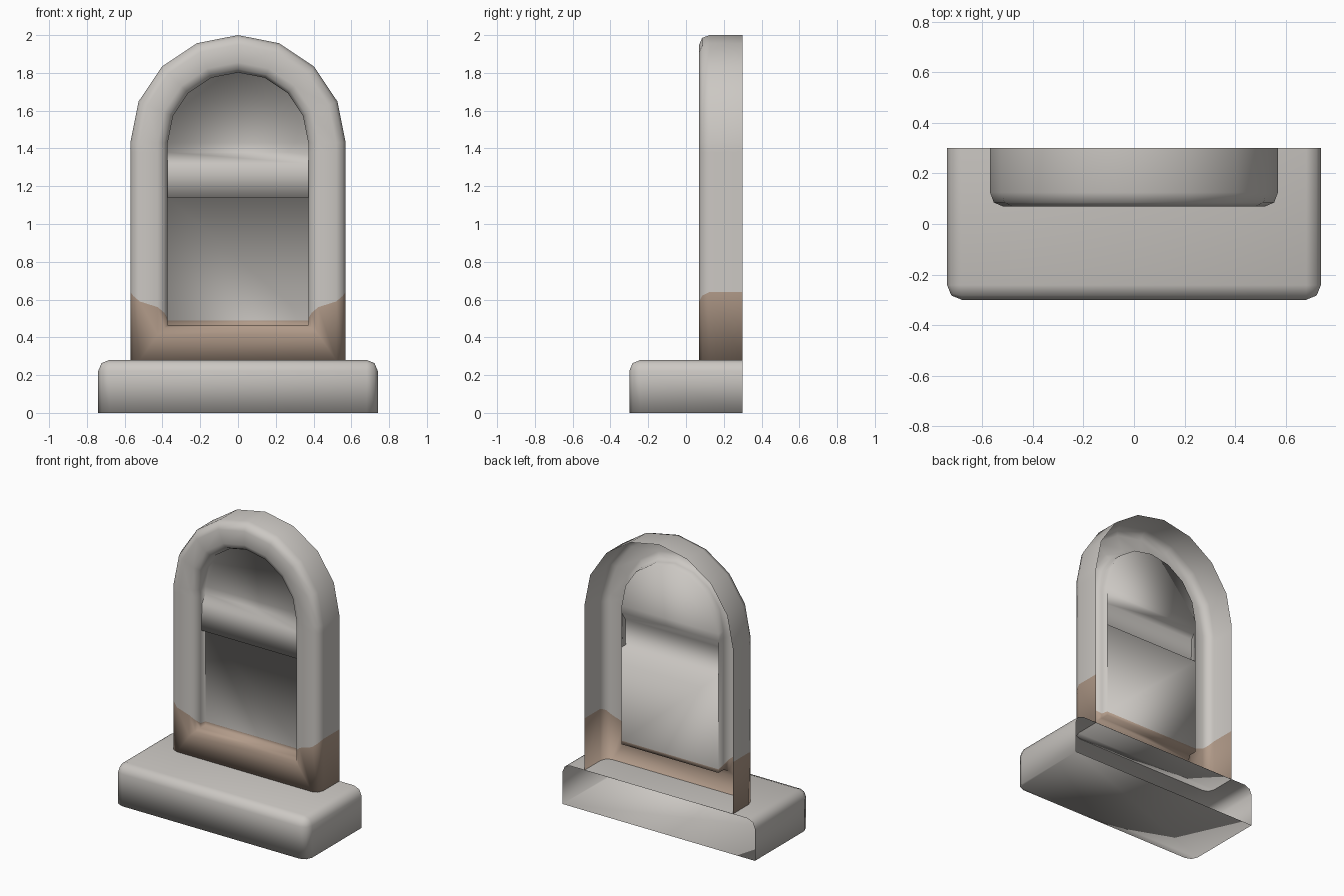
import bpy, bmesh
from math import sin, cos, pi

if "Cube" in bpy.data.objects:
    bpy.data.objects.remove(bpy.data.objects["Cube"])


def material(name, rgb):
    m = bpy.data.materials.new(name)
    m.use_nodes = True
    m.diffuse_color = (*rgb, 1)
    m.node_tree.nodes["Principled BSDF"].inputs["Base Color"].default_value = (*rgb, 1)
    return m


STONE = material("grey stone", (0.60, 0.575, 0.545))
EARTH = material("brown earth stain", (0.44, 0.325, 0.25))


def finish(name, bm):
    mesh = bpy.data.meshes.new(name)
    for f in bm.faces:
        f.smooth = True
    bm.to_mesh(mesh)
    bm.free()
    mesh.materials.append(STONE)
    mesh.materials.append(EARTH)
    ob = bpy.data.objects.new(name, mesh)
    bpy.context.collection.objects.link(ob)


# Plinth: hollow block, open at the back, rounded on the front and upper edges
bm = bmesh.new()
bmesh.ops.create_cube(bm, size=1)
for v in bm.verts:
    v.co = (v.co.x * 1.48, v.co.y * 0.6, (v.co.z + 0.5) * 0.28)
back = [f for f in bm.faces if f.normal.y > 0.9]
bmesh.ops.delete(bm, geom=back, context='FACES_ONLY')


def is_rounded(e):
    a, b = (v.co for v in e.verts)
    on_top = a.z > 0.2 and b.z > 0.2
    at_back = a.y > 0.2 and b.y > 0.2
    upright = abs(a.z - b.z) > 0.1 and a.y < 0
    return (on_top and not at_back) or upright


bmesh.ops.bevel(bm, geom=[e for e in bm.edges if is_rounded(e)], offset=0.058,
                segments=2, profile=0.5, affect='EDGES')
finish("plinth", bm)

# Arched frame with its recessed panel: one thin shell, open at the back
SPRING, SHOULDER, STEPS = 1.43, 1.38, 8


def arch(bm, r, y, bottom, stain):
    """Closed arch outline, from bottom right over the top to bottom left."""
    side = [(r, bottom), (r, stain), (r, SHOULDER)]
    curve = [(r * cos(pi * i / STEPS), SPRING + r * sin(pi * i / STEPS))
             for i in range(STEPS + 1)]
    pts = side + curve + [(-x, z) for x, z in reversed(side)]
    return [bm.verts.new((x, y, z)) for x, z in pts]


bm = bmesh.new()
FOOT, SILL, RECESS, LEDGE = 0.279, 0.465, 0.175, 0.13
loops = [arch(bm, 0.57, 0.30, FOOT, 0.64),
         arch(bm, 0.57, 0.125, FOOT, 0.64),
         arch(bm, 0.555, 0.085, FOOT, 0.62),
         arch(bm, 0.52, 0.07, FOOT, 0.59),
         arch(bm, 0.425, 0.07, SILL - 0.05, 0.56),
         arch(bm, 0.39, 0.085, SILL - 0.015, 0.53),
         arch(bm, 0.372, 0.12, SILL, 0.50),
         arch(bm, 0.372, RECESS, SILL, 0.49)]
n = len(loops[0])
for k, (a, b) in enumerate(zip(loops, loops[1:])):
    for i in range(n):
        j = (i + 1) % n
        f = bm.faces.new((a[i], a[j], b[j], b[i]))
        stained = i in (0, n - 2) or (i == n - 1 and k > 2)
        f.material_index = 1 if stained else 0

# Panel: stained foot, flat lower part, projecting ledge, arched upper part
inner = loops[-1]


def row(y, z):
    return [bm.verts.new((s * 0.372, y, z)) for s in (1, -1)]


rows = [(inner[0], inner[-1]), (inner[1], inner[-2]),
        row(RECESS, 1.14), row(LEDGE, 1.14), row(LEDGE + 0.005, 1.32),
        (inner[2], inner[-3])]
for k, (lo, hi) in enumerate(zip(rows, rows[1:])):
    f = bm.faces.new((lo[0], hi[0], hi[1], lo[1]))
    f.material_index = 1 if k == 0 else 0
bm.faces.new(inner[2:-2])
finish("arched_frame_and_panel", bm)
